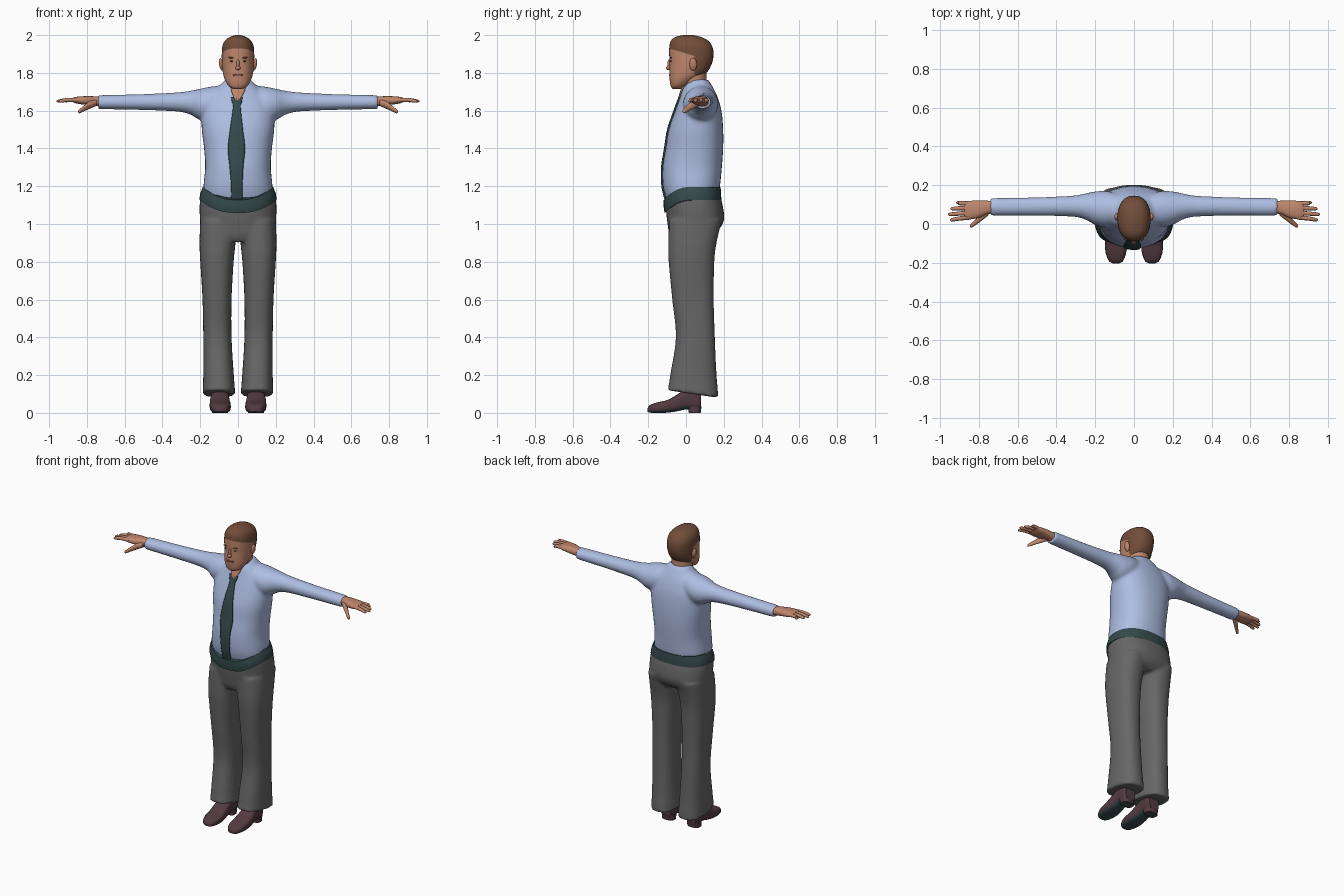
import bpy, bmesh, math
from mathutils import Vector, Matrix
from mathutils.bvhtree import BVHTree

if "Cube" in bpy.data.objects:
    bpy.data.objects.remove(bpy.data.objects["Cube"], do_unlink=True)


def material(name, *rgb):
    m = bpy.data.materials.new(name)
    m.use_nodes = True
    m.diffuse_color = (*rgb, 1)
    bsdf = next(n for n in m.node_tree.nodes if n.type == 'BSDF_PRINCIPLED')
    bsdf.inputs["Base Color"].default_value = (*rgb, 1)
    bsdf.inputs["Roughness"].default_value = 0.8
    return m


SHIRT = material("pale blue cloth", .42, .51, .76)
TROUSER = material("grey cloth", .135, .135, .135)
TEAL = material("dark teal", .035, .068, .072)
SKIN = material("skin", .52, .24, .15)
HAIR = material("brown hair", .17, .075, .042)
SHOE = material("maroon leather", .085, .042, .052)
LIP = material("lip", .33, .12, .085)
EYE = material("dark eye", .05, .03, .025)


def resample(rows, steps):
    """Smooth curve through the rows."""
    out = []
    for i in range(len(rows) - 1):
        quad = [rows[max(i - 1, 0)], rows[i], rows[i + 1], rows[min(i + 2, len(rows) - 1)]]
        for k in range(steps):
            t = k / steps
            out.append([b + .5 * t * (c - a + t * (2*a - 5*b + 4*c - d + t * (3*(b - c) + d - a)))
                        for a, b, c, d in zip(*quad)])
    return out + [list(rows[-1])]


def loft(bm, axis, rows, side=1, n=32, power=2.0, steps=4, dip=0, cap=True):
    """Skin rounded sections; each row is (position, a_min, a_max, b_min, b_max)."""
    rings = []
    for t, a0, a1, b0, b1 in resample(rows, steps):
        ring = []
        for k in range(n):
            w = 2 * math.pi * k / n
            c, s = math.cos(w), math.sin(w)
            ca = math.copysign(abs(c) ** (2 / power), c)
            sb = math.copysign(abs(s) ** (2 / power), s)
            a, b = (a0 + a1) / 2 + (a1 - a0) / 2 * ca, (b0 + b1) / 2 + (b1 - b0) / 2 * sb
            h = t - dip * max(0, -s) ** 2
            x, y, z = {'x': (h, a, b), 'y': (a, h, b), 'z': (a, b, h)}[axis]
            ring.append(bm.verts.new((x * side, y, z)))
        rings.append(ring)
    for p, q in zip(rings, rings[1:]):
        for k in range(n):
            bm.faces.new((p[k], p[(k + 1) % n], q[(k + 1) % n], q[k]))
    if cap:
        bm.faces.new(rings[0])
        bm.faces.new(rings[-1])


def ball(bm, center, radius, turn=0):
    m = Matrix.Translation(center) @ Matrix.Rotation(turn, 4, 'Y') @ Matrix.Diagonal((*radius, 1))
    bmesh.ops.create_uvsphere(bm, u_segments=16, v_segments=10, radius=1, matrix=m)


def finish(bm, name, mats, rule=None, voxel=0, angle=50):
    bmesh.ops.recalc_face_normals(bm, faces=bm.faces)
    for f in bm.faces:
        f.smooth = True
        if rule:
            f.material_index = rule(f)
    me = bpy.data.meshes.new(name)
    bm.to_mesh(me)
    bm.free()
    ob = bpy.data.objects.new(name, me)
    bpy.context.collection.objects.link(ob)
    for m in mats:
        me.materials.append(m)
    if voxel:
        r = ob.modifiers.new("blend", 'REMESH')
        r.mode, r.voxel_size, r.use_smooth_shade = 'VOXEL', voxel, True
        s = ob.modifiers.new("soften", 'SMOOTH')
        s.factor, s.iterations = .5, 6
    else:
        bpy.ops.object.select_all(action='DESELECT')
        ob.select_set(True)
        bpy.context.view_layer.objects.active = ob
        bpy.ops.object.shade_smooth_by_angle(angle=math.radians(angle))
    return ob


def body(rows):
    return [(z, -w, w, y0, y1) for z, w, y0, y1 in rows]


# Shirt: torso and sleeves blended into one skin
bm = bmesh.new()
loft(bm, 'z', body([(1.04, .165, -.08, .15), (1.13, .18, -.105, .165), (1.2, .183, -.122, .18),
                    (1.3, .174, -.124, .19), (1.4, .18, -.108, .197), (1.5, .192, -.092, .197),
                    (1.6, .192, -.058, .188), (1.67, .16, -.032, .168), (1.72, .11, -.016, .145),
                    (1.765, .068, .016, .118)]), power=2.3)
for s in (1, -1):
    loft(bm, 'x', [(.06, .01, .15, 1.58, 1.735), (.14, -.015, .17, 1.55, 1.728),
                   (.2, -.005, .168, 1.55, 1.716), (.25, .022, .158, 1.578, 1.706),
                   (.32, .038, .146, 1.595, 1.697), (.5, .042, .138, 1.603, 1.688),
                   (.74, .042, .134, 1.608, 1.682)], s)
shirt = finish(bm, "shirt", [SHIRT], voxel=.01)

# Trousers: hips and two flared legs
bm = bmesh.new()
loft(bm, 'z', body([(.95, .17, -.07, .15), (.985, .197, -.088, .186), (1.03, .202, -.095, .202),
                    (1.09, .204, -.103, .196), (1.15, .199, -.108, .182)]), power=2.4, dip=.05)
for s in (1, -1):
    loft(bm, 'z', [(.1, .014, .188, -.098, .172), (.2, .022, .184, -.084, .162),
                   (.4, .034, .184, -.054, .153), (.6, .034, .188, -.073, .147),
                   (.8, .023, .2, -.092, .15), (.9, .013, .204, -.094, .162),
                   (1.02, .005, .2, -.09, .19)], s, power=2.4)
for v in bm.verts:  # hems drop towards the heel
    if v.co.z < .12:
        v.co.z -= .15 * (v.co.y - .037)
finish(bm, "trousers", [TROUSER], voxel=.01)

# Belt, dipping below the belly
bm = bmesh.new()
loft(bm, 'z', body([(1.128, .204, -.113, .187), (1.16, .2, -.118, .186), (1.197, .186, -.118, .183)]),
     power=2.4, dip=.07, n=48)
finish(bm, "belt", [TEAL])


def front_strip(name, rows, mat, columns=6):
    """Thin plate laid on the front of the shirt; each row is (z, centre, half width)."""
    tree = BVHTree.FromObject(shirt, bpy.context.evaluated_depsgraph_get())
    bm = bmesh.new()
    grid = []
    for z, c, w in resample(rows, 6):
        line = []
        for k in range(columns + 1):
            x = c + w * (2 * k / columns - 1)
            hit = tree.ray_cast(Vector((x, -1, z)), Vector((0, 1, 0)))[0]
            line.append(bm.verts.new((x, (hit.y if hit else 0) - .005, z)))
        grid.append(line)
    for p, q in zip(grid, grid[1:]):
        for k in range(columns):
            bm.faces.new((p[k], p[k + 1], q[k + 1], q[k]))
    ob = finish(bm, name, [mat])
    m = ob.modifiers.new("thickness", 'SOLIDIFY')
    m.thickness, m.offset = .008, 0


front_strip("open_collar", [(1.735, 0, .04), (1.7, 0, .034), (1.65, -.005, .008)], SKIN)
front_strip("tie", [(1.672, -.006, .03), (1.645, -.006, .026), (1.62, -.006, .02), (1.5, -.008, .034),
                    (1.4, -.008, .045), (1.3, -.008, .036), (1.2, -.006, .03), (1.1, -.006, .03)], TEAL)

# Neck
bm = bmesh.new()
loft(bm, 'z', body([(1.66, .06, .0, .09), (1.72, .066, -.008, .108), (1.77, .066, -.025, .108),
                    (1.82, .066, -.03, .108)]))
finish(bm, "neck", [SKIN])

# Head with the hairline cut in
bm = bmesh.new()
loft(bm, 'z', body([(1.714, .02, -.068, -.03), (1.728, .048, -.08, .0), (1.76, .068, -.086, .045),
                    (1.8, .08, -.088, .108), (1.85, .085, -.087, .137), (1.9, .086, -.089, .146),
                    (1.94, .083, -.088, .139), (1.97, .069, -.08, .118), (1.99, .044, -.056, .08),
                    (2.0, .014, -.015, .04)]), power=2.25, n=40)
for co, no in (((0, -.09, 1.93), (0, .3, 1)), ((0, .045, 0), (0, 1, 0)), ((0, 0, 1.79), (0, 0, 1))):
    bmesh.ops.bisect_plane(bm, geom=bm.verts[:] + bm.edges[:] + bm.faces[:], plane_co=co, plane_no=no)


def hairline(f):
    c = f.calc_center_median()
    return int(c.z > 1.93 - .3 * (c.y + .09) or (c.y > .045 and c.z > 1.79))


finish(bm, "head", [SKIN, HAIR], hairline)

# Face: nose, ears, brows, eyes, mouth
bm = bmesh.new()
ball(bm, (0, -.09, 1.826), (.014, .016, .012))
ball(bm, (0, -.087, 1.845), (.009, .012, .027))
finish(bm, "nose", [SKIN])
bm = bmesh.new()
for s in (1, -1):
    ball(bm, (s * .088, .038, 1.845), (.012, .02, .034), s * .15)
finish(bm, "ears", [SKIN])
for name, mat, x, y, z, size in (("eyebrows", HAIR, .034, -.08, 1.88, (.018, .006, .004)),
                                 ("eyes", EYE, .033, -.08, 1.862, (.011, .005, .004)),
                                 ("mouth", LIP, .009, -.085, 1.787, (.019, .005, .005))):
    bm = bmesh.new()
    for s in (1, -1):
        ball(bm, (s * x, y, z), size, -s * .08)
    finish(bm, name, [mat])

# Hands: palm, four fingers, thumb
bm = bmesh.new()
for s in (1, -1):
    loft(bm, 'x', [(.72, .054, .12, 1.62, 1.674), (.76, .05, .12, 1.626, 1.676),
                   (.8, .032, .121, 1.63, 1.677), (.85, .024, .119, 1.637, 1.674),
                   (.875, .032, .113, 1.645, 1.668)], s, n=20, power=2.5)
    for root, tip, end in ((.105, .11, .918), (.083, .079, .948), (.058, .05, .96), (.035, .022, .95)):
        mid = (root + tip) / 2
        loft(bm, 'x', [(.84, root - .012, root + .012, 1.645, 1.668),
                       (.9, mid - .011, mid + .011, 1.646, 1.668),
                       (end - .012, tip - .009, tip + .009, 1.642, 1.66),
                       (end, tip - .003, tip + .003, 1.647, 1.653)], s, n=10, steps=3)
    loft(bm, 'x', [(.75, .045, .08, 1.625, 1.66), (.785, .018, .056, 1.61, 1.65),
                   (.815, -.004, .026, 1.597, 1.628), (.838, -.019, .004, 1.586, 1.608),
                   (.846, -.014, -.004, 1.59, 1.6)], s, n=12, steps=3)
finish(bm, "hands", [SKIN])

# Shoes: pointed leather uppers with a raised arch and dark soles
bm = bmesh.new()
for s in (1, -1):
    loft(bm, 'y', [(-.203, .075, .11, .006, .026), (-.19, .056, .13, .001, .042),
                   (-.15, .041, .146, 0, .056), (-.1, .038, .15, .001, .068),
                   (-.05, .043, .149, .008, .095), (.0, .048, .143, .018, .125),
                   (.06, .048, .142, .018, .13), (.08, .058, .132, .022, .12)], s, n=28, power=3)
    loft(bm, 'z', [(0, .052, .138, .015, .078), (.035, .05, .14, .01, .082)], s, n=24, power=2.8, steps=1)
finish(bm, "shoes", [SHOE, TEAL], lambda f: int(f.normal.z < -.6))
